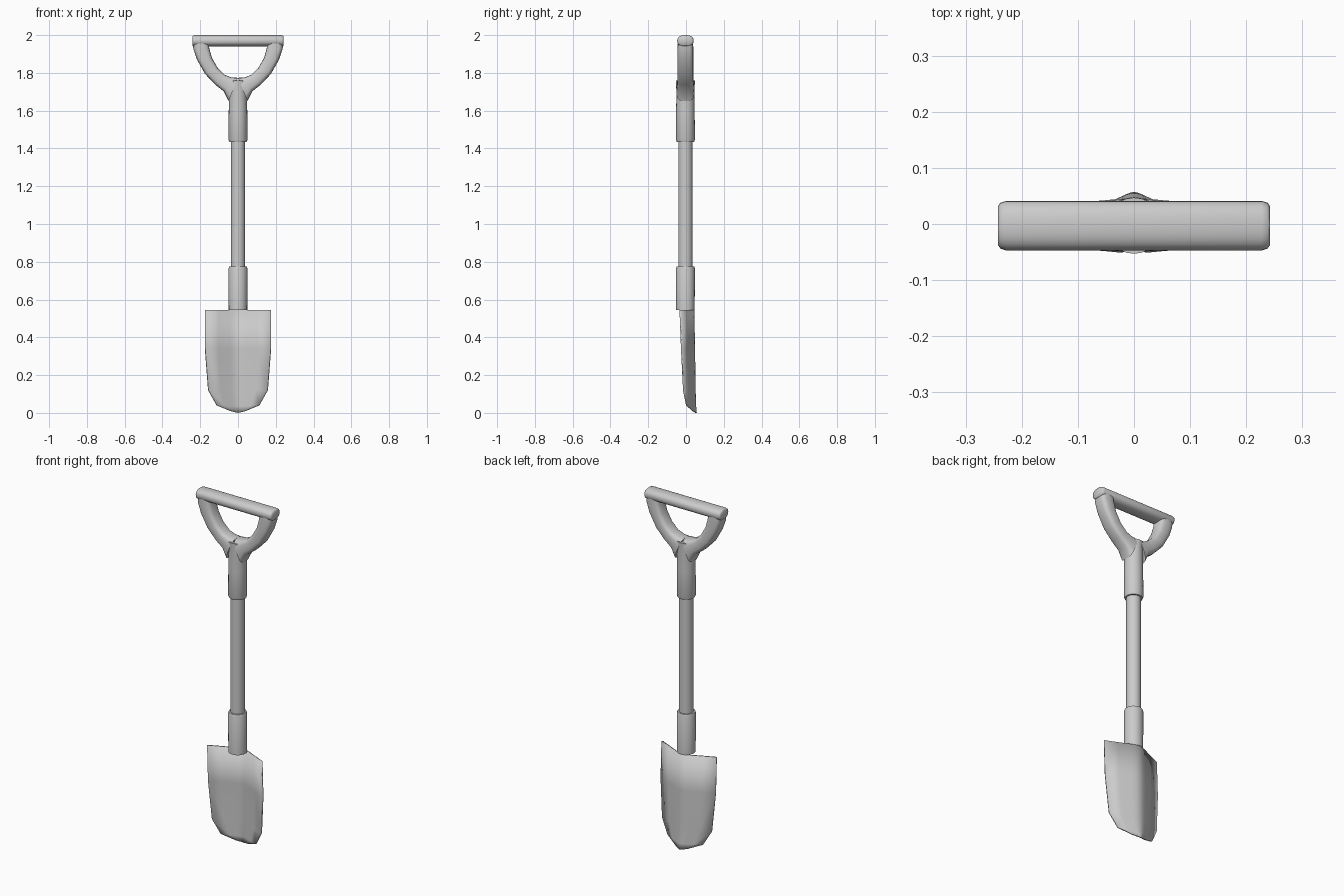
import bpy, bmesh, math
from mathutils import Vector

if "Cube" in bpy.data.objects:
    bpy.data.objects.remove(bpy.data.objects["Cube"])

CY = -0.003  # depth of the shaft axis


def finish(name, bm, angle=40):
    bmesh.ops.recalc_face_normals(bm, faces=bm.faces)
    me = bpy.data.meshes.new(name)
    bm.to_mesh(me)
    bm.free()
    ob = bpy.data.objects.new(name, me)
    bpy.context.collection.objects.link(ob)
    bpy.ops.object.select_all(action='DESELECT')
    ob.select_set(True)
    bpy.context.view_layer.objects.active = ob
    bpy.ops.object.shade_smooth_by_angle(angle=math.radians(angle))
    return ob


def loft(bm, rings):
    rows = [[bm.verts.new(p) for p in r] for r in rings]
    n = len(rows[0])
    for a, b in zip(rows, rows[1:]):
        for i in range(n):
            j = (i + 1) % n
            bm.faces.new((a[i], a[j], b[j], b[i]))
    bm.faces.new(rows[0])
    bm.faces.new(rows[-1])


def turned(name, profile, n=24):
    bm = bmesh.new()
    ang = [2 * math.pi * i / n for i in range(n)]
    loft(bm, [[(r * math.cos(a), CY + r * math.sin(a), z) for a in ang]
              for r, z in profile])
    return finish(name, bm)


def soft(v, p):
    return math.copysign(abs(v) ** p, v)


# Shaft and the two sockets
turned("shaft", [(0.038, 0.6), (0.038, 1.5)])
turned("blade_socket", [(0.049, 0.545), (0.05, 0.765), (0.046, 0.776)])
turned("handle_socket", [(0.046, 1.435), (0.05, 1.446), (0.049, 1.6),
                         (0.048, 1.70), (0.05, 1.76)])

# Fork arms: (outer x, outer z, inner x, inner z, half depth)
sections = [
    (0.240, 1.965, 0.155, 1.965, 0.040),
    (0.236, 1.925, 0.152, 1.930, 0.042),
    (0.217, 1.870, 0.138, 1.880, 0.042),
    (0.175, 1.795, 0.107, 1.825, 0.042),
    (0.120, 1.737, 0.070, 1.790, 0.042),
    (0.075, 1.702, 0.035, 1.776, 0.045),
    (0.050, 1.650, 0.000, 1.774, 0.048),
]
for side, name in ((1, "fork_arm_right"), (-1, "fork_arm_left")):
    bm = bmesh.new()
    rings = []
    for ox, oz, ix, iz, d in sections:
        o, i = Vector((ox * side, CY, oz)), Vector((ix * side, CY, iz))
        ring = []
        for k in range(20):
            a = 2 * math.pi * k / 20
            p = (o + i) / 2 + (o - i) / 2 * soft(math.cos(a), 0.6)
            p.y += d * soft(math.sin(a), 0.6)
            ring.append(p)
        rings.append(ring)
    loft(bm, rings)
    finish(name, bm, 50)

# Grip bar with rounded ends
bm = bmesh.new()
rings = []
for x, s in ((-0.242, 0.8), (-0.238, 0.93), (-0.228, 1), (0.228, 1), (0.238, 0.93), (0.242, 0.8)):
    rings.append([(x, CY + 0.044 * s * soft(math.cos(a), 0.85),
                   1.97 + 0.03 * s * soft(math.sin(a), 0.85))
                  for a in (2 * math.pi * k / 24 for k in range(24))])
loft(bm, rings)
finish("grip_bar", bm, 45)

# Blade rows: (edge x, edge y, edge z, centre y, centre z)
rows = [
    (0.174, -0.031, 0.545, 0.040, 0.545),
    (0.174, -0.023, 0.340, 0.044, 0.340),
    (0.157, -0.012, 0.120, 0.047, 0.120),
    (0.112, 0.004, 0.040, 0.050, 0.035),
    (0.040, 0.037, 0.010, 0.053, 0.000),
]
cols = [(0, 0), (0.12, 0.05), (0.25, 0.17), (0.6, 0.57), (1, 1)]
cols = [(-u, f) for u, f in cols[:0:-1]] + cols
bm = bmesh.new()
grid = [[bm.verts.new((ex * u, cy + (ey - cy) * f, cz + (ez - cz) * abs(u)))
         for u, f in cols] for ex, ey, ez, cy, cz in rows]
for a, b in zip(grid, grid[1:]):
    for i in range(len(cols) - 1):
        bm.faces.new((a[i], a[i + 1], b[i + 1], b[i]))
blade = finish("blade", bm, 40)
mod = blade.modifiers.new("thickness", 'SOLIDIFY')
mod.thickness = 0.008
mod.offset = 0
